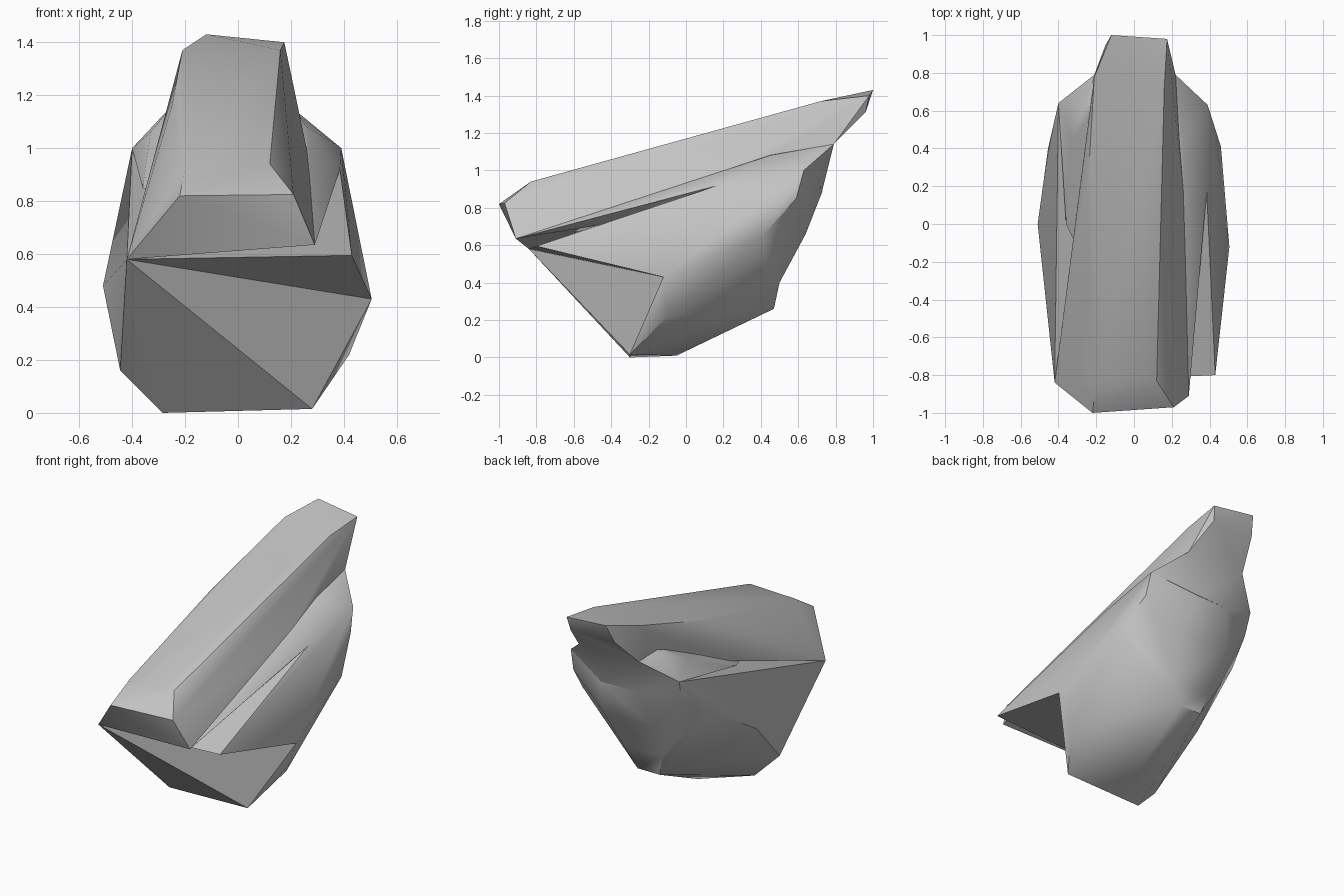
import bpy, bmesh, math

cube = bpy.data.objects.get("Cube")
if cube:
    bpy.data.objects.remove(cube, do_unlink=True)

grey = bpy.data.materials.new("stone grey")
grey.use_nodes = True
COLOR = (0.55, 0.55, 0.55, 1)
grey.diffuse_color = COLOR
grey.node_tree.nodes["Principled BSDF"].inputs["Base Color"].default_value = COLOR


def chunk(name, corners):
    """Faceted stone block wrapped around a few corner points."""
    bm = bmesh.new()
    for c in corners:
        bm.verts.new(c)
    out = bmesh.ops.convex_hull(bm, input=bm.verts)
    spare = {g for g in out["geom_interior"] + out["geom_unused"]
             if isinstance(g, bmesh.types.BMVert)}
    bmesh.ops.delete(bm, geom=list(spare), context='VERTS')
    bmesh.ops.recalc_face_normals(bm, faces=bm.faces)
    mesh = bpy.data.meshes.new(name)
    bm.to_mesh(mesh)
    bm.free()
    mesh.materials.append(grey)
    ob = bpy.data.objects.new(name, mesh)
    bpy.context.collection.objects.link(ob)
    return ob


# Corners shared between blocks
lip_corner = (-0.42, -0.84, 0.58)
lip_right = (0.29, -0.91, 0.635)
side_corner = (0.505, -0.12, 0.43)
left_bulge = (-0.51, 0.0, 0.48)
ledge_tip = (0.385, 0.17, 0.92)
back_right = (0.46, 0.41, 0.65)
back_left = (-0.455, 0.40, 0.73)
shoulder_right = (0.39, 0.63, 1.0)
shoulder_left = (-0.40, 0.64, 1.0)
rear_right = (0.40, 0.59, 0.85)
rear_left = (-0.39, 0.60, 0.85)
neck_right = (0.22, 0.79, 1.14)
neck_left = (-0.21, 0.79, 1.14)

# Long sloping top ridge with the blunt front lip
ridge = chunk("rock", [
    (-0.22, -1.0, 0.82), (0.21, -0.97, 0.825), lip_right, lip_corner,
    (0.12, -0.83, 0.94), (-0.2, -0.83, 0.93),
    (-0.25, 0.10, 1.16), (0.15, 0.10, 1.17), (0.28, 0.0, 0.90),
    (-0.21, 0.78, 1.37), (0.16, 0.72, 1.37),
    (-0.12, 1.0, 1.43), (0.175, 0.98, 1.40),
    (0.16, 0.96, 1.31), (-0.15, 0.95, 1.31), neck_right, neck_left])

# Flanks joining the ridge to the shoulders
flanks = chunk("flanks", [
    lip_right, ledge_tip, (0.29, 0.0, 0.92), (0.26, 0.45, 1.08),
    shoulder_right, neck_right, neck_left, shoulder_left,
    (-0.25, 0.62, 1.16), (-0.33, 0.45, 1.06), (-0.36, 0.0, 0.85),
    (0.0, -0.75, 0.68), (0.1, 0.73, 0.90), (-0.15, 0.72, 0.90)])

# Shoulders and ledge below the flanks
shoulders = chunk("shoulders", [
    lip_corner, (0.43, -0.80, 0.595), side_corner, left_bulge, ledge_tip,
    back_right, rear_right, shoulder_right, back_left, shoulder_left, rear_left,
    (0.1, 0.73, 0.89), (0.1, 0.71, 0.98), (-0.15, 0.72, 0.9)])

# Rear slope between the shoulders and the base
rear = chunk("rear", [
    back_right, rear_right, back_left, rear_left, left_bulge,
    (0.1, 0.73, 0.89), (-0.15, 0.72, 0.90), (0.15, 0.64, 0.66), (-0.2, 0.64, 0.66),
    (0.1, 0.50, 0.40), (-0.18, 0.50, 0.40), (0.0, 0.0, 0.5)])

# Undercut lower body narrowing to the ground
base = chunk("base", [
    lip_corner, side_corner, (0.28, -0.30, 0.015), (-0.285, -0.30, 0.0),
    (-0.445, -0.33, 0.16), left_bulge, (0.42, -0.10, 0.22), (-0.05, -0.05, 0.01),
    (0.02, 0.47, 0.26), (-0.14, 0.47, 0.26), (0.1, 0.50, 0.40), (-0.18, 0.50, 0.40),
    back_right, back_left])

# Fuse the blocks into one rock
bpy.ops.object.select_all(action='DESELECT')
bpy.context.view_layer.objects.active = ridge
ridge.select_set(True)
for block in (flanks, shoulders, rear, base):
    mod = ridge.modifiers.new("fuse", 'BOOLEAN')
    mod.operation = 'UNION'
    mod.solver = 'EXACT'
    mod.object = block
    bpy.ops.object.modifier_apply(modifier=mod.name)
    bpy.data.objects.remove(block, do_unlink=True)

bpy.ops.object.shade_smooth_by_angle(angle=math.radians(35))
